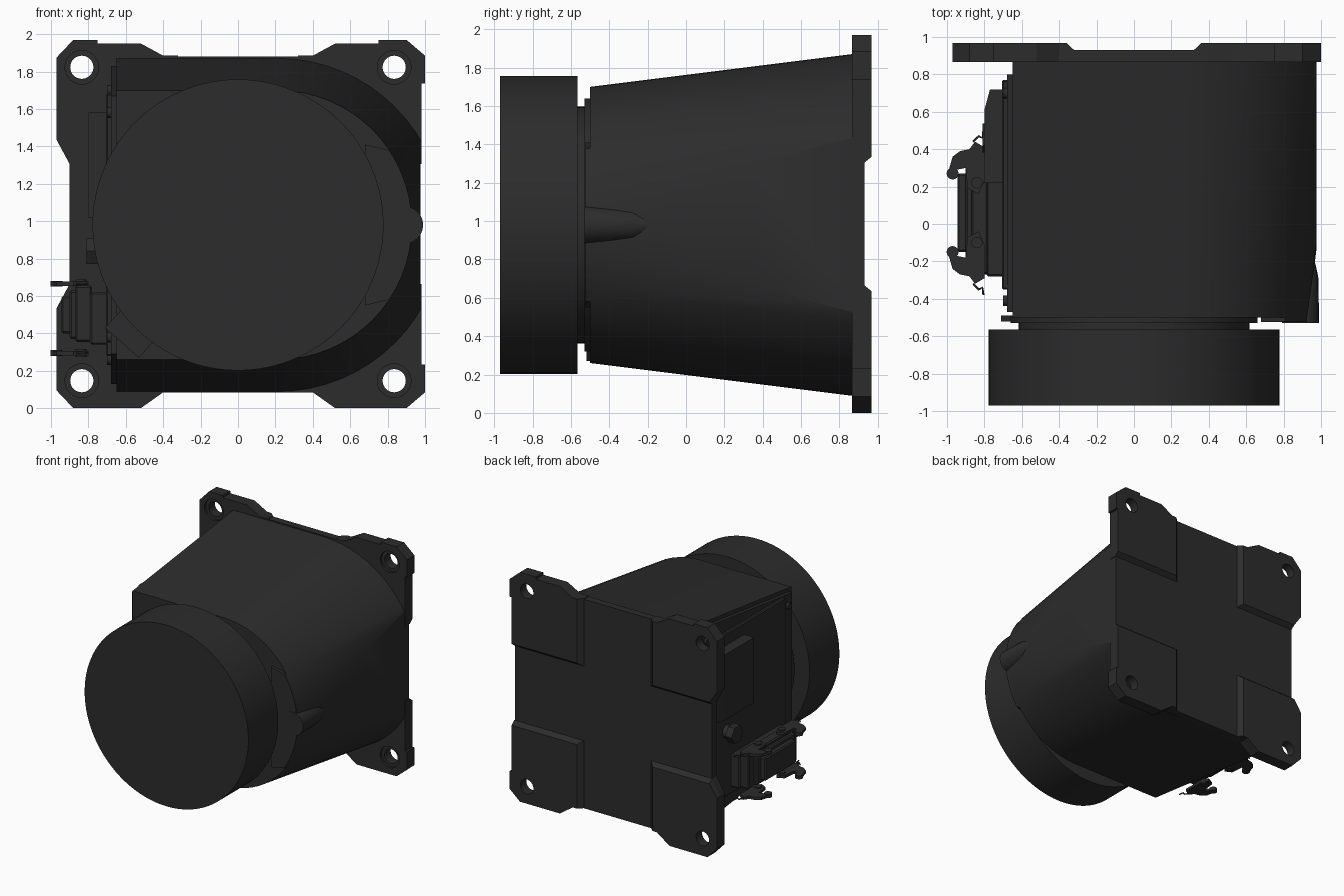
import bpy, bmesh, math
from mathutils import Vector

if "Cube" in bpy.data.objects:
    bpy.data.objects.remove(bpy.data.objects["Cube"])

black = bpy.data.materials.new("matte black")
black.use_nodes = True
colour = (0.025, 0.025, 0.025, 1)
black.diffuse_color = colour
black.node_tree.nodes["Principled BSDF"].inputs["Base Color"].default_value = colour

MID = 0.985    # mid height of the mounting plate
AXIS = 0.98    # height of the round head's axis


def finish(name, bm, smooth=False):
    bmesh.ops.recalc_face_normals(bm, faces=bm.faces)
    mesh = bpy.data.meshes.new(name)
    bm.to_mesh(mesh)
    bm.free()
    mesh.materials.append(black)
    obj = bpy.data.objects.new(name, mesh)
    bpy.context.collection.objects.link(obj)
    if smooth:
        bpy.ops.object.select_all(action="DESELECT")
        obj.select_set(True)
        bpy.context.view_layer.objects.active = obj
        bpy.ops.object.shade_smooth_by_angle(angle=math.radians(30))
    return obj


def loft_mesh(rings):
    bm = bmesh.new()
    loops = [[bm.verts.new(p) for p in ring] for ring in rings]
    n = len(loops[0])
    for a, b in zip(loops, loops[1:]):
        for i in range(n):
            j = (i + 1) % n
            bm.faces.new((a[i], a[j], b[j], b[i]))
    bm.faces.new(loops[0])
    bm.faces.new(loops[-1])
    return bm


def loft(name, rings, smooth=False):
    return finish(name, loft_mesh(rings), smooth)


def box(name, x, y, z, bevel=0):
    ring = lambda h: [(x[0], y[0], h), (x[1], y[0], h), (x[1], y[1], h), (x[0], y[1], h)]
    bm = loft_mesh([ring(z[0]), ring(z[1])])
    if bevel:
        bmesh.ops.bevel(bm, geom=bm.edges[:], offset=bevel, segments=1, affect="EDGES")
    return finish(name, bm)


def circle(axis, centre, r, n=32):
    """Ring of points around the given axis letter."""
    out = []
    for i in range(n):
        a = math.tau * i / n
        c, s = r * math.cos(a), r * math.sin(a)
        off = {"x": (0, c, s), "y": (c, 0, s), "z": (c, s, 0)}[axis]
        out.append(Vector(centre) + Vector(off))
    return out


def cylinder(name, axis, start, end, r, r2=None, n=32):
    return loft(name, [circle(axis, start, r, n), circle(axis, end, r2 or r, n)], n > 8)


# Tapered housing: flat on one side, rounded on the other
def housing_ring(y, grow=0.0):
    r = 0.72 + 0.125 * (y + 0.5) + grow
    pts = [(-0.65, y, AXIS - r)]
    for i in range(33):
        a = -math.pi / 2 + math.pi * i / 32
        pts.append((0.21 + r * math.cos(a), y, AXIS + r * math.sin(a)))
    return pts + [(-0.65, y, AXIS + r)]


bm = loft_mesh([housing_ring(-0.5), housing_ring(0.9)])
bmesh.ops.recalc_face_normals(bm, faces=bm.faces)
cut = bmesh.ops.bisect_plane(bm, geom=bm.verts[:] + bm.edges[:] + bm.faces[:],
                             plane_co=(0.975, 0, 0), plane_no=(1, 0, 0), clear_outer=True)
bmesh.ops.holes_fill(bm, edges=[e for e in bm.edges if e.is_boundary], sides=0)
finish("housing", bm, True)

# Round head and stepped neck
cylinder("head", "y", (0, -0.97, AXIS), (0, -0.565, AXIS), 0.778, n=96)
cylinder("neck", "y", (0, -0.57, AXIS), (0, -0.52, AXIS), 0.617, n=96)
cylinder("neck_collar", "y", (0, -0.53, AXIS), (0, -0.49, AXIS), 0.66, n=96)

# Crescent pad and alignment rib on the rounded side
arc = [(x, z) for x, _, z in housing_ring(-0.5) if x > 0.3 and abs(z - AXIS) < 0.43]
arc = [(0.68, AXIS - 0.43)] + arc + [(0.68, AXIS + 0.43)]
loft("crescent_pad", [[(x, y, z) for x, z in arc] for y in (-0.525, -0.49)])
loft("side_rib", [circle("y", (cx, y, AXIS), r, 24) for y, cx, r in
     ((-0.53, 0.89, 0.1), (-0.28, 0.9, 0.085), (-0.17, 0.93, 0.03))], True)

# Diagonal tab on the housing front
d, e = Vector((0.09, 0, -0.08)), Vector((0.045, 0, 0.05))
mid = Vector((-0.575, -0.52, 0.40))
tab = [mid - d - e, mid + d - e, mid + d + e, mid - d + e]
loft("front_tab", [tab, [p + Vector((0, 0.03, 0)) for p in tab]])


# Mounting plate: recessed cross and four thick drilled corners
box("plate_upright", (-0.41, 0.41), (0.867, 0.93), (0.085, 1.88))
box("plate_crossbar", (-0.9, 0.975), (0.867, 0.93), (0.62, 1.35))


def corner(name, sx, sz):
    def ring(y, u, v):
        pts = [(u, v), (u, 0.9), (0.4, 0.9)]
        if sz > 0:
            pts += [(0.52, 0.965), (0.75, 0.965), (0.75, 0.985)]
        else:
            pts += [(0.52, 0.985)]
        if sx > 0:
            pts += [(0.9, 0.985), (1.0, 0.9), (1.0, 0.75), (0.98, 0.75), (0.98, v)]
        else:
            pts += [(0.88, 0.985), (0.97, 0.89), (0.97, 0.45), (0.9, v)]
        return [(sx * a, y, MID + sz * b) for a, b in pts]

    pad = loft(name, [ring(0.865, 0.32, 0.32), ring(0.93, 0.32, 0.32), ring(0.967, 0.36, 0.35)])
    # Stepped bolt hole
    x, z = sx * 0.835, MID + sz * 0.838
    steps = ((0.8, 0.09), (0.885, 0.09), (0.885, 0.062), (1.1, 0.062))
    cutter = loft("bolt_cutter", [circle("y", (x, y, z), r) for y, r in steps])
    mod = pad.modifiers.new("bolt_hole", "BOOLEAN")
    mod.operation, mod.solver, mod.object = "DIFFERENCE", "EXACT", cutter
    bpy.context.view_layer.objects.active = pad
    bpy.ops.object.modifier_apply(modifier=mod.name)
    bpy.data.objects.remove(cutter)


for sx, side in ((1, "left"), (-1, "right")):
    for sz, level in ((1, "upper"), (-1, "lower")):
        corner(f"plate_corner_{level}_{side}", sx, sz)

# Service cover on the flat side
outline = [(0.8, -0.85), (0.8, 0.85), (-0.47, 0.69), (-0.47, -0.69)]
loft("cover_base", [[(x, y, AXIS + v) for y, v in outline] for x in (-0.68, -0.64)])
box("cover_panel", (-0.706, -0.67), (-0.35, 0.77), (0.28, 1.68), 0.008)
for y, v in ((0.7, 0.72), (-0.41, 0.6), (0.7, -0.72), (-0.41, -0.6)):
    cylinder("cover_screw", "x", (-0.7, y, AXIS + v), (-0.67, y, AXIS + v), 0.028, n=16)

# Raised block with a sloped back, and hexagonal knob
block = [(-0.7, 0.22), (-0.8, 0.22), (-0.8, 0.61), (-0.77, 0.72), (-0.7, 0.72)]
loft("raised_block", [[(x, y, z) for x, y in block] for z in (1.02, 1.58)])
cylinder("knob_base", "x", (-0.76, 0.46, 0.84), (-0.69, 0.46, 0.84), 0.055, n=24)
cylinder("hex_knob", "x", (-0.81, 0.46, 0.84), (-0.75, 0.46, 0.84), 0.078, n=6)

# Connector block
CY, CZ = 0.06, 0.48
box("connector_base", (-0.79, -0.69), (CY - 0.34, CY + 0.34), (0.34, 0.62), 0.01)
box("connector_flange", (-0.87, -0.78), (CY - 0.33, CY + 0.33), (0.355, 0.655), 0.01)
box("connector_hood", (-0.9, -0.86), (CY - 0.26, CY + 0.26), (0.37, 0.63), 0.01)
box("connector_lid", (-0.945, -0.89), (CY - 0.21, CY + 0.21), (0.4, 0.6), 0.01)

# Locking levers with tips, pivots and spring wires
lever = [(-0.99, 0.23), (-0.95, 0.23), (-0.9, 0.24), (-0.89, 0.13), (-0.83, 0.1), (-0.8, 0.17),
         (-0.8, 0.35), (-0.85, 0.38), (-0.88, 0.34), (-0.93, 0.33), (-0.97, 0.3)]
wire = [(-0.86, 0.38), (-0.83, 0.41), (-0.81, 0.4), (-0.805, 0.44)]
for s, end in ((1, "rear"), (-1, "front")):
    for t, level in ((1, "upper"), (-1, "lower")):
        z = CZ + t * 0.185
        tag = f"{level}_{end}"
        loft(f"lever_{tag}", [[(x, CY + s * v, h) for x, v in lever] for h in (z - 0.012, z + 0.012)])
        for part, x, v, r, h in (("tip", -0.97, 0.21, 0.032, 0.015), ("pivot", -0.84, 0.16, 0.03, 0.022)):
            y = CY + s * v
            cylinder(f"lever_{part}_{tag}", "z", (x, y, z - h), (x, y, z + h), r, n=16)
        curve = bpy.data.curves.new(f"spring_{tag}", "CURVE")
        curve.dimensions = "3D"
        curve.bevel_depth = 0.006
        curve.bevel_resolution = 1
        spline = curve.splines.new("POLY")
        spline.points.add(len(wire) - 1)
        for p, (x, v) in zip(spline.points, wire):
            p.co = (x, CY + s * v, z, 1)
        curve.materials.append(black)
        bpy.context.collection.objects.link(bpy.data.objects.new(f"spring_{tag}", curve))
